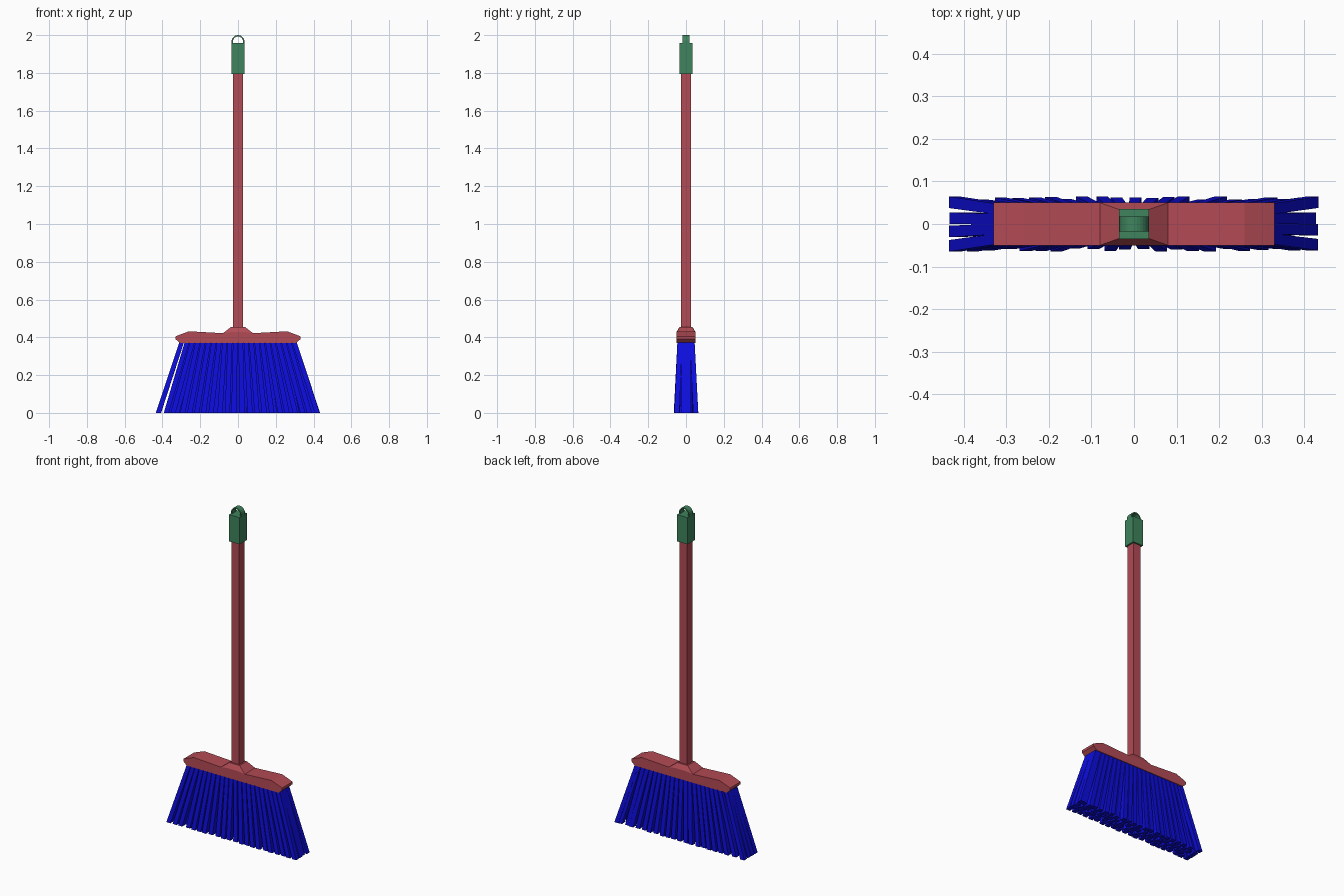
import bpy, bmesh, math, random
from mathutils import Vector

random.seed(4)
cube = bpy.data.objects.get("Cube")
if cube:
    bpy.data.objects.remove(cube, do_unlink=True)


def material(name, rgb):
    m = bpy.data.materials.new(name)
    m.use_nodes = True
    m.diffuse_color = (*rgb, 1)
    m.node_tree.nodes["Principled BSDF"].inputs["Base Color"].default_value = (*rgb, 1)
    return m


RED = material("dusty red", (0.45, 0.07, 0.09))
GREEN = material("grip green", (0.05, 0.23, 0.11))
BLUE = material("bristle blue", (0.004, 0.004, 0.75))


def loft(bm, rings):
    """Skin a closed solid through rings of equal point count."""
    rows = [[bm.verts.new(p) for p in ring] for ring in rings]
    n = len(rows[0])
    for a, b in zip(rows, rows[1:]):
        for i in range(n):
            bm.faces.new((a[i], a[(i + 1) % n], b[(i + 1) % n], b[i]))
    bm.faces.new(rows[0][::-1])
    bm.faces.new(rows[-1])


def finish(name, bm, mat):
    bmesh.ops.remove_doubles(bm, verts=bm.verts, dist=1e-4)
    bmesh.ops.recalc_face_normals(bm, faces=bm.faces)
    mesh = bpy.data.meshes.new(name)
    bm.to_mesh(mesh)
    bm.free()
    mesh.materials.append(mat)
    obj = bpy.data.objects.new(name, mesh)
    bpy.context.collection.objects.link(obj)
    return obj


def square(center, half):
    x, y, z = center
    return [(x + sx * half, y + sy * half, z)
            for sx, sy in ((-1, -1), (1, -1), (1, 1), (-1, 1))]


def post(name, half, z0, z1, mat):
    bm = bmesh.new()
    loft(bm, [square((0, 0, z0), half), square((0, 0, z1), half)])
    return finish(name, bm, mat)


# Square pole and its grip
post("pole", 0.026, 0.42, 1.81, RED)
post("grip", 0.035, 1.795, 1.957, GREEN)

# Hanging loop: a thin flat band bent over the grip
bm = bmesh.new()
band = []
path = [(-1, 1.945)] + [(-math.cos(a), None) for a in
                        [math.pi * i / 14 for i in range(15)]] + [(1, 1.945)]
for c, z in path:
    s = math.sqrt(max(0, 1 - c * c))
    band.append([(c * r, y, z or 1.966 + s * r)
                 for r, y in ((0.034, -0.018), (0.034, 0.018),
                              (0.027, 0.018), (0.027, -0.018))])
loft(bm, band)
finish("hanging_loop", bm, GREEN)

# Brush head: x, underside z, shoulder z, top z, top half depth
half_head = [(0.33, 0.39, 0.405, 0.405, 0.05),
             (0.308, 0.37, 0.414, 0.414, 0.05),
             (0.26, 0.37, 0.432, 0.432, 0.05),
             (0.08, 0.37, 0.422, 0.422, 0.05),
             (0.035, 0.37, 0.428, 0.456, 0.034)]
sections = [(-s[0], *s[1:]) for s in half_head] + half_head[::-1]
bm = bmesh.new()
loft(bm, [[(x, -0.05, zb), (x, 0.05, zb), (x, 0.05, zs),
           (x, yt, zt), (x, -yt, zt), (x, -0.05, zs)]
          for x, zb, zs, zt, yt in sections])
finish("brush_head", bm, RED)

# Bristle tufts: straight square rods fanning outward
ROWS, COLS = 4, 22
bm = bmesh.new()
for r in range(ROWS):
    v = 2 * r / (ROWS - 1) - 1
    for c in range(COLS):
        shift = 0.5 * (r % 2) if 0 < c < COLS - 1 else 0
        u = 2 * (c + shift) / (COLS - 1) - 1
        u = max(-1, min(1, u))
        jx, jy = random.uniform(-0.006, 0.006), random.uniform(-0.004, 0.004)
        top = Vector((u * 0.297, v * 0.033, 0.378))
        tip = Vector((u * 0.418 + jx, v * 0.048 + jy, 0))
        loft(bm, [square(tip, 0.0135), square(top, 0.0125)])
finish("bristles", bm, BLUE)
